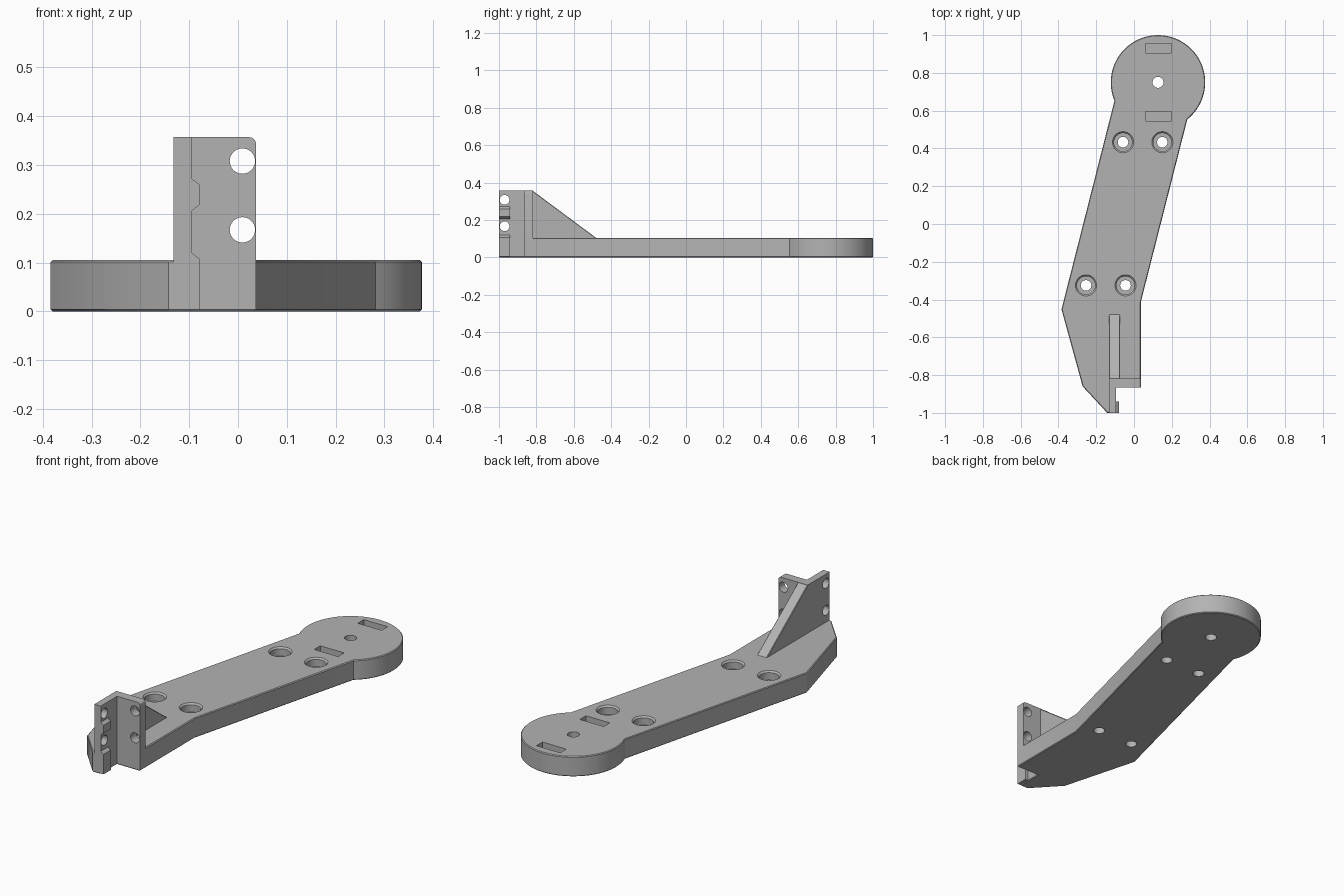
import bpy, bmesh
from math import atan2, cos, sin, pi, tau
from mathutils import Matrix, Vector

if "Cube" in bpy.data.objects:
    bpy.data.objects.remove(bpy.data.objects["Cube"])

grey = bpy.data.materials.new("plain grey")
grey.use_nodes = True
colour = (0.45, 0.45, 0.45, 1)
grey.diffuse_color = colour
grey.node_tree.nodes["Principled BSDF"].inputs["Base Color"].default_value = colour

HEIGHT, TOP = 0.105, 0.357


def make(name, bm):
    bmesh.ops.recalc_face_normals(bm, faces=bm.faces)
    mesh = bpy.data.meshes.new(name)
    bm.to_mesh(mesh)
    bm.free()
    mesh.materials.append(grey)
    ob = bpy.data.objects.new(name, mesh)
    bpy.context.collection.objects.link(ob)
    return ob


def extrude(bm, points, offset):
    """Prism from a closed loop of 3D points."""
    face = bm.faces.new([bm.verts.new(p) for p in points])
    moved = bmesh.ops.extrude_face_region(bm, geom=[face])["geom"]
    verts = [v for v in moved if isinstance(v, bmesh.types.BMVert)]
    bmesh.ops.translate(bm, verts=verts, vec=Vector(offset))
    return bm


def bevel(bm, width, test, segments=1):
    edges = [e for e in bm.edges if test(*[v.co for v in e.verts])]
    bmesh.ops.bevel(bm, geom=edges, offset=width, segments=segments,
                    affect='EDGES', profile=0.5)


def rod(bm, centre, radius, axis, length):
    turn = Matrix.Rotation(pi / 2, 4, 'Y' if axis == 'X' else 'X')
    bmesh.ops.create_cone(bm, cap_ends=True, segments=40, radius1=radius, radius2=radius,
                          depth=length, matrix=Matrix.Translation(centre) @ turn)


def lathe(bm, x, y, profile, n=40):
    """Solid of revolution about a vertical axis, from (radius, z) pairs."""
    rings = [[bm.verts.new((x + r * cos(tau * i / n), y + r * sin(tau * i / n), z))
              for i in range(n)] for r, z in profile]
    for low, high in zip(rings, rings[1:]):
        for i in range(n):
            j = (i + 1) % n
            bm.faces.new((low[i], low[j], high[j], high[i]))
    bm.faces.new(rings[0][::-1])
    bm.faces.new(rings[-1])


def box(bm, x0, x1, y0, y1, z0, z1):
    extrude(bm, [(x0, y0, z0), (x1, y0, z0), (x1, y1, z0), (x0, y1, z0)], (0, 0, z1 - z0))


def cut(ob, bm):
    cutter = make("hole_cutter", bm)
    cutter.hide_render = True
    mod = ob.modifiers.new("holes", 'BOOLEAN')
    mod.operation, mod.solver, mod.object = 'DIFFERENCE', 'EXACT', cutter
    bpy.context.view_layer.objects.active = ob
    bpy.ops.object.modifier_apply(modifier=mod.name)
    bpy.data.objects.remove(cutter)


# Arm plate: straight arm outline closed by a round pad
cx, cy, radius = 0.127, 0.75, 0.25
right, left = (0.283, 0.553), (-0.103, 0.653)
a0 = atan2(right[1] - cy, right[0] - cx)
a1 = atan2(left[1] - cy, left[0] - cx) + tau
arc = [(cx + radius * cos(a0 + (a1 - a0) * i / 60), cy + radius * sin(a0 + (a1 - a0) * i / 60))
       for i in range(61)]
outline = [(-0.384, -0.452), (-0.272, -0.86), (-0.142, -1), (-0.095, -1),
           (-0.095, -0.865), (0.037, -0.865), (0.037, -0.41)] + arc
bm = extrude(bmesh.new(), [(x, y, 0) for x, y in outline], (0, 0, HEIGHT))
bevel(bm, 0.004, lambda a, b: abs(a.z - b.z) < 1e-4)
plate = make("arm_plate", bm)

# Counterbored screw holes, pivot hole and blind slots
bm = bmesh.new()
for x, y in [(-0.058, 0.433), (0.15, 0.433), (-0.254, -0.325), (-0.045, -0.325)]:
    lathe(bm, x, y, [(0.028, -0.02), (0.028, 0.06), (0.048, 0.06), (0.048, 0.097),
                     (0.056, HEIGHT), (0.056, 0.13)])
lathe(bm, cx, cy, [(0.029, -0.02), (0.029, 0.13)])
for y in (0.57, 0.93):
    box(bm, 0.06, 0.198, y - 0.025, y + 0.025, 0.07, 0.13)
cut(plate, bm)

# Upright angle bracket
corner = [(-0.132, -1), (-0.095, -1), (-0.095, -0.865), (0.037, -0.865),
          (0.037, -0.818), (-0.132, -0.818)]
bm = extrude(bmesh.new(), [(x, y, 0.006) for x, y in corner], (0, 0, TOP - 0.006))
bevel(bm, 0.014, lambda a, b: min(a.x, b.x) > 0.03 and min(a.z, b.z) > 0.3, 4)
bracket = make("angle_bracket", bm)
bm = bmesh.new()
for z in (0.167, 0.308):
    rod(bm, (0.009, -0.84, z), 0.026, 'Y', 0.2)
    rod(bm, (-0.11, -0.97, z), 0.026, 'X', 0.2)
cut(bracket, bm)

# Locating lugs on the inner side of the bracket
x0, x1, y = -0.1, -0.079, -1
lugs = {"lower_lug": [(x0, 0.004), (x1, 0.004), (x1, 0.108), (x0, 0.124)],
        "upper_lug": [(x0, 0.202), (x1, 0.218), (x1, 0.26), (x0, 0.276)]}
parts = [plate, bracket]
for name, profile in lugs.items():
    parts.append(make(name, extrude(bmesh.new(), [(x, y, z) for x, z in profile], (0, 0.06, 0))))

# Sloping rib behind the bracket
side = [(-0.83, 0.09), (-0.46, 0.09), (-0.82, TOP), (-0.83, TOP)]
bm = extrude(bmesh.new(), [(-0.132, y, z) for y, z in side], (0.057, 0, 0))
bevel(bm, 0.003, lambda a, b: abs(a.x - b.x) < 1e-4 and abs(a.y - b.y) > 0.1
      and abs(a.z - b.z) > 0.1)
parts.append(make("support_rib", bm))

# Smooth the curved walls, keep corners crisp
bpy.ops.object.select_all(action='DESELECT')
for ob in parts:
    ob.select_set(True)
bpy.context.view_layer.objects.active = plate
bpy.ops.object.shade_smooth_by_angle(angle=0.5)
